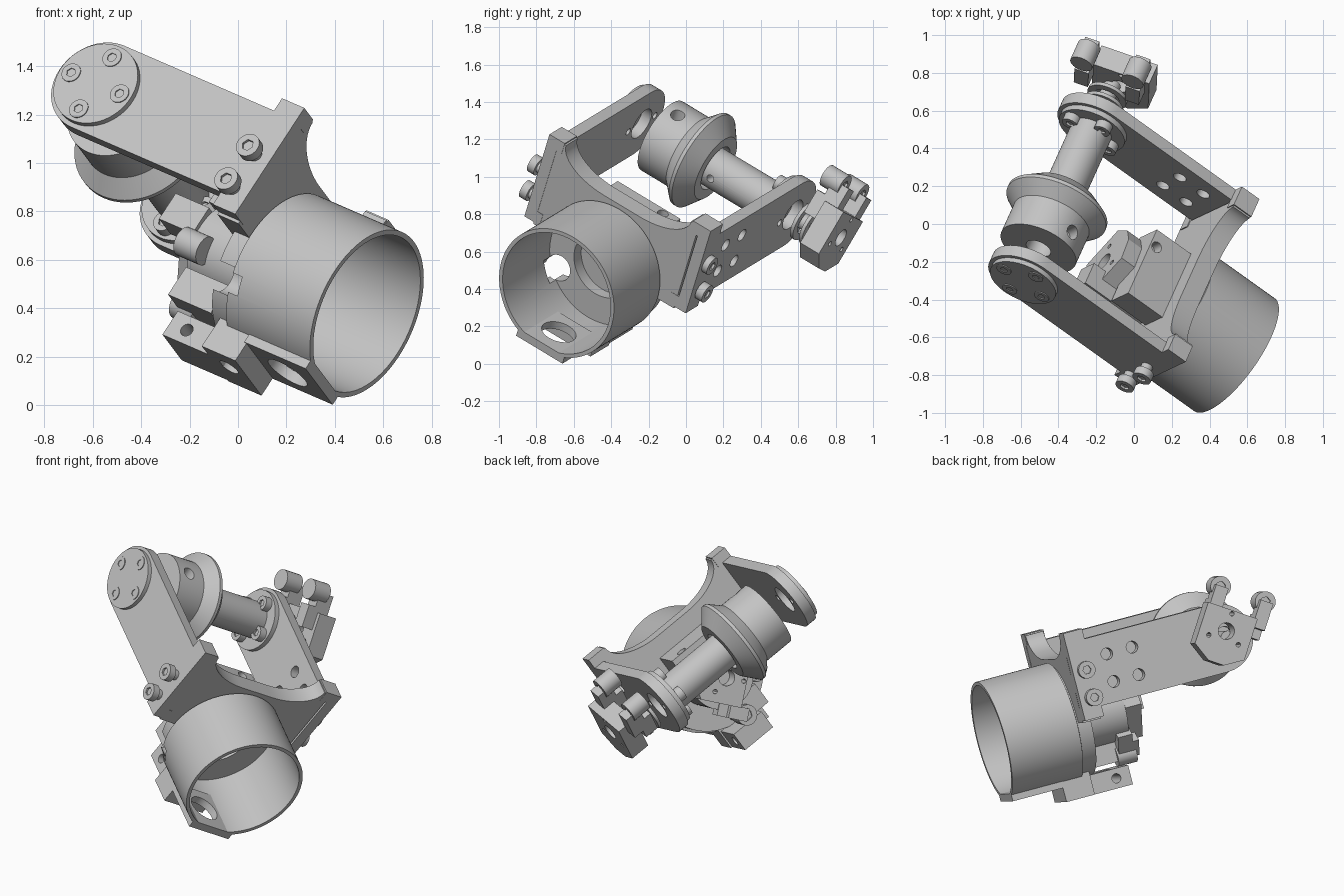
import bpy, bmesh, math
from mathutils import Matrix, Vector

if "Cube" in bpy.data.objects:
    bpy.data.objects.remove(bpy.data.objects["Cube"])

metal = bpy.data.materials.new("grey metal")
metal.use_nodes = True
GREY = (0.55, 0.55, 0.55, 1)
metal.diffuse_color = GREY
metal.node_tree.nodes["Principled BSDF"].inputs["Base Color"].default_value = GREY


def frame(x, z, origin):
    """Right-handed frame from an x axis, a z axis and an origin."""
    x, z = Vector(x).normalized(), Vector(z).normalized()
    y = z.cross(x).normalized()
    m = Matrix((x, y, z)).transposed().to_4x4()
    m.translation = Vector(origin)
    return m


# Assembly frame: x along the tube, y along the hinge, z up from the tube
along, across = Vector((0.768, -0.548, -0.333)), Vector((0.368, 0.795, -0.484))
ROOT = frame(along, along.cross(across), (0.532, -0.692, 0.378))
HX, HZ = -1.385, 0.273          # hinge position
HINGE = ROOT @ frame((1, 0, 0), (0, 1, 0), (HX, 0, HZ))
TUBE = ROOT @ frame((0, 1, 0), (1, 0, 0), (0, 0, 0))
SIDE = ROOT @ frame((1, 0, 0), (0, 1, 0), (0, 0, 0))


def make(name, bm, m):
    bmesh.ops.remove_doubles(bm, verts=bm.verts, dist=1e-5)
    bmesh.ops.recalc_face_normals(bm, faces=bm.faces)
    mesh = bpy.data.meshes.new(name)
    bm.to_mesh(mesh)
    bm.free()
    mesh.materials.append(metal)
    ob = bpy.data.objects.new(name, mesh)
    bpy.context.collection.objects.link(ob)
    ob.matrix_world = m
    return ob


def prism(name, pts, lo, hi, m=ROOT):
    """Extrude an outline in the frame's xy plane from lo to hi along z."""
    bm = bmesh.new()
    face = bm.faces.new([bm.verts.new((x, y, lo)) for x, y in pts])
    top = bmesh.ops.extrude_face_region(bm, geom=[face])["geom"]
    bmesh.ops.translate(bm, vec=(0, 0, hi - lo),
                        verts=[v for v in top if isinstance(v, bmesh.types.BMVert)])
    return make(name, bm, m)


def box(name, x, y, z, m=ROOT):
    return prism(name, [(x[0], y[0]), (x[1], y[0]), (x[1], y[1]), (x[0], y[1])], z[0], z[1], m)


def circle(r, n=48, x=0, y=0):
    return [(x + r * math.cos(math.tau * i / n), y + r * math.sin(math.tau * i / n)) for i in range(n)]


def disc(name, x, y, r, lo, hi, m=ROOT, n=40):
    return prism(name, circle(r, n, x, y), lo, hi, m)


def lathe(name, profile, m, n=64):
    """Spin (radius, height) points around the frame's z axis."""
    bm = bmesh.new()
    vs = [bm.verts.new((r, 0, h)) for r, h in profile]
    es = [bm.edges.new(p) for p in zip(vs, vs[1:])]
    bmesh.ops.spin(bm, geom=vs + es, cent=(0, 0, 0), axis=(0, 0, 1),
                   angle=math.tau, steps=n, use_duplicate=False)
    return make(name, bm, m)


def cut(ob, *cutters):
    """Subtract the cutters, bake the result and drop them."""
    for c in cutters:
        c.hide_render = True
        mod = ob.modifiers.new("cut", "BOOLEAN")
        mod.operation, mod.solver, mod.object = "DIFFERENCE", "EXACT", c
    bpy.context.view_layer.update()
    baked = bpy.data.meshes.new_from_object(ob.evaluated_get(bpy.context.evaluated_depsgraph_get()))
    ob.modifiers.clear()
    ob.data = baked
    for c in cutters:
        bpy.data.objects.remove(c)
    return ob


def bolt(name, x, y, r, lo, hi, m, outward):
    """Round bolt head with a hex socket on its outward end."""
    head = disc(name, x, y, r, lo, hi, m, 24)
    end = hi if outward > 0 else lo
    cut(head, prism("socket", circle(r * .5, 6, x, y), end - .012, end + .012, m))


# Tube with its stepped back wall and foot plate
tube = lathe("tube", [(.345, 0), (.367, 0), (.367, -.45), (.35, -.455), (.35, -.54), (.19, -.54),
                      (.19, -.46), (.345, -.46), (.345, 0)], TUBE, 96)
cut(tube, disc("bore", -.17, 0, .095, -.5, -.25), disc("bore", -.25, -.17, .075, -.6, -.4, TUBE))
foot = box("foot_plate", (-.33, 0), (-.155, .155), (-.372, -.325))
cut(foot, disc("bore", -.17, 0, .095, -.5, -.25))

# Bracket below the back of the tube, hollowed to sit on it
rail = box("lower_rail", (-.745, -.45), (-.08, .14), (-.46, -.34))
cut(rail, disc("bore", -.655, .40, .028, -.3, .3, SIDE), disc("bore", 0, 0, .348, -.54, 0, TUBE, 64))
block = box("lower_block", (-.50, -.32), (-.15, .15), (-.46, -.31))
cut(block, disc("bore", -.41, -.03, .045, -.5, -.41), disc("bore", 0, 0, .348, -.6, 0, TUBE, 64))

# Yoke plate: tall ends sweeping in to the tube top
arc = [(.42 - .3 * (1 - math.cos(t)), .535 - .15 * math.sin(t))
       for t in (math.pi / 2 * i / 14 for i in range(15))]
half = [(.47, -.01), (.47, .535)] + arc
yoke = prism("yoke", half + [(-x, y) for x, y in reversed(half)], -.575, -.462, TUBE)
cut(yoke, disc("bore", 0, 0, .19, -.7, -.3, TUBE))

# Arms: rounded at the hinge, tee-shaped at the yoke. Hinge frame y points down.
R = .207
end = [(R * math.cos(t), R * math.sin(t)) for t in (math.pi * (.5 + i / 30) for i in range(31))]
tx = -.58 - HX
arm_shape = end + [(tx, -R), (tx, -.27), (tx + .12, -.27), (tx + .12, .27), (tx, .27), (tx, R)]
BOLT_X = -.54 - HX
for side, name, inner in ((-1, "front", .465), (1, "rear", .48)):
    outer = inner + .067
    bolt_ys = (-.025, .145) if side > 0 else (.0, .17)
    arm = prism(name + "_arm", arm_shape, *sorted((side * inner, side * outer)), HINGE)
    holes = [disc("bore", 0, 0, .09, -1, 1, HINGE)]
    holes += [disc("bore", .13 * s, 0, .02, -1, 1, HINGE, 16) for s in (-1, 1)]
    if side > 0:
        holes += [disc("bore", BOLT_X - dx, y - .06, .036, 0, 1, HINGE, 24) for dx in (.15, .31) for y in bolt_ys]
    cut(arm, *holes)
    lo, hi = sorted((side * .43, side * outer))
    for n, y in (("upper", (-.27, -.2)), ("lower", (.2, .27))):
        box(f"{name}_{n}_tab", (tx, tx + .12), y, (lo, hi), HINGE)
    for i, y in enumerate(bolt_ys):
        out = .58 + .02 * i if side > 0 else .615
        lo, hi = sorted((side * (out - .045), side * out))
        bolt(name + "_arm_bolt", BOLT_X, y, .052, lo, hi, HINGE, side)
        lo, hi = sorted((side * .5, side * (out - .03)))
        disc(name + "_bolt_stem", BOLT_X, y, .032, lo, hi, HINGE, 24)

# Hinge cap on the front, bolted flange inside the rear arm
disc("front_cap", 0, 0, .187, -.558, -.525, HINGE, 64)
disc("rear_flange", 0, 0, .187, .45, .485, HINGE, 64)
for i in range(4):
    x, y = .13 * math.cos(i * math.pi / 2), .13 * math.sin(i * math.pi / 2)
    bolt("cap_bolt", x, y, .042, -.563, -.54, HINGE, -1)
    bolt("flange_bolt", x, y, .045, .405, .455, HINGE, -1)

# Flared knob and shaft
knob = lathe("knob", [(.07, -.33), (.215, -.33), (.215, -.14), (.283, -.07), (.283, -.05),
                      (.19, .03), (.13, .03), (.13, -.04), (.07, -.04), (.07, -.33)], HINGE)
cut(knob, disc("bore", HX + .055, -.25, .038, HZ + .12, HZ + .3))
shaft = disc("shaft", 0, 0, .112, -.1, .46, HINGE, 48)
cut(shaft, disc("bore", .07, HZ, .022, HX + .05, HX + .2, TUBE))


# Adjuster: clipped plate with a bore and two clamp bosses on short lugs
def adjuster(name, m, lo, hi, reach):
    plate = prism(name + "_plate", [(-.2, -.05), (-.13, -.16), (.13, -.16), (.13, .16), (-.13, .16), (-.2, .05)],
                  lo, hi, m)
    small = [disc("bore", .11 * math.cos(a), .11 * math.sin(a), .014, 0, 2, m, 12) for a in (0, 2.1, 4.2)]
    cut(plate, disc("bore", 0, 0, .05, 0, 2, m), *small)
    for s in (-1, 1):
        y = s * .145 - .05
        box(name + "_lug", (.08, reach), (y - .04, y + .04), (lo - .03, hi - .05), m)
        bolt(name + "_boss", reach, y, .063, lo - .09, lo + .03, m, 1)
        box(name + "_cheek", (.02, .16), (y - .04, y + .04), (lo - .08, lo + .01), m)


mid = math.radians(123)
adjuster("rear_adjuster", ROOT @ frame((math.cos(mid), 0, math.sin(mid)), (0, 1, 0), (HX + .025, 0, HZ + .05)),
         .745, .87, .25)

# Spring washers between the rear arm and its adjuster
disc("rear_spindle", 0, 0, .045, .61, .76, HINGE)
for h in (.61, .67):
    lathe("spring_ring", [(.07, h), (.11, h), (.11, h + .02), (.07, h + .02), (.07, h)], HINGE, 40)

# Housing, adjuster and clamp blocks behind the tube
disc("rear_housing", 0, 0, .2, -.80, -.53, TUBE, 64)
mid = math.radians(230)
adjuster("tube_adjuster", ROOT @ frame((0, math.cos(mid), math.sin(mid)), (-1, 0, 0), (0, 0, 0)), .80, .90, .2)
top = box("top_block", (-.81, -.57), (-.23, .19), (.1, .27))
cut(top, disc("bore", -.77, .10, .03, .2, .3))
box("side_clamp", (-.98, -.80), (-.22, -.09), (-.05, .08))
box("lower_clamp", (-.79, -.56), (-.14, .06), (-.31, -.17))

# Smooth round surfaces, crisp edges
bpy.ops.object.select_all(action="DESELECT")
for ob in bpy.context.scene.objects:
    if ob.type == "MESH" and ob.data.materials and ob.data.materials[0] == metal:
        ob.select_set(True)
        bpy.context.view_layer.objects.active = ob
bpy.ops.object.shade_smooth_by_angle(angle=math.radians(30))
